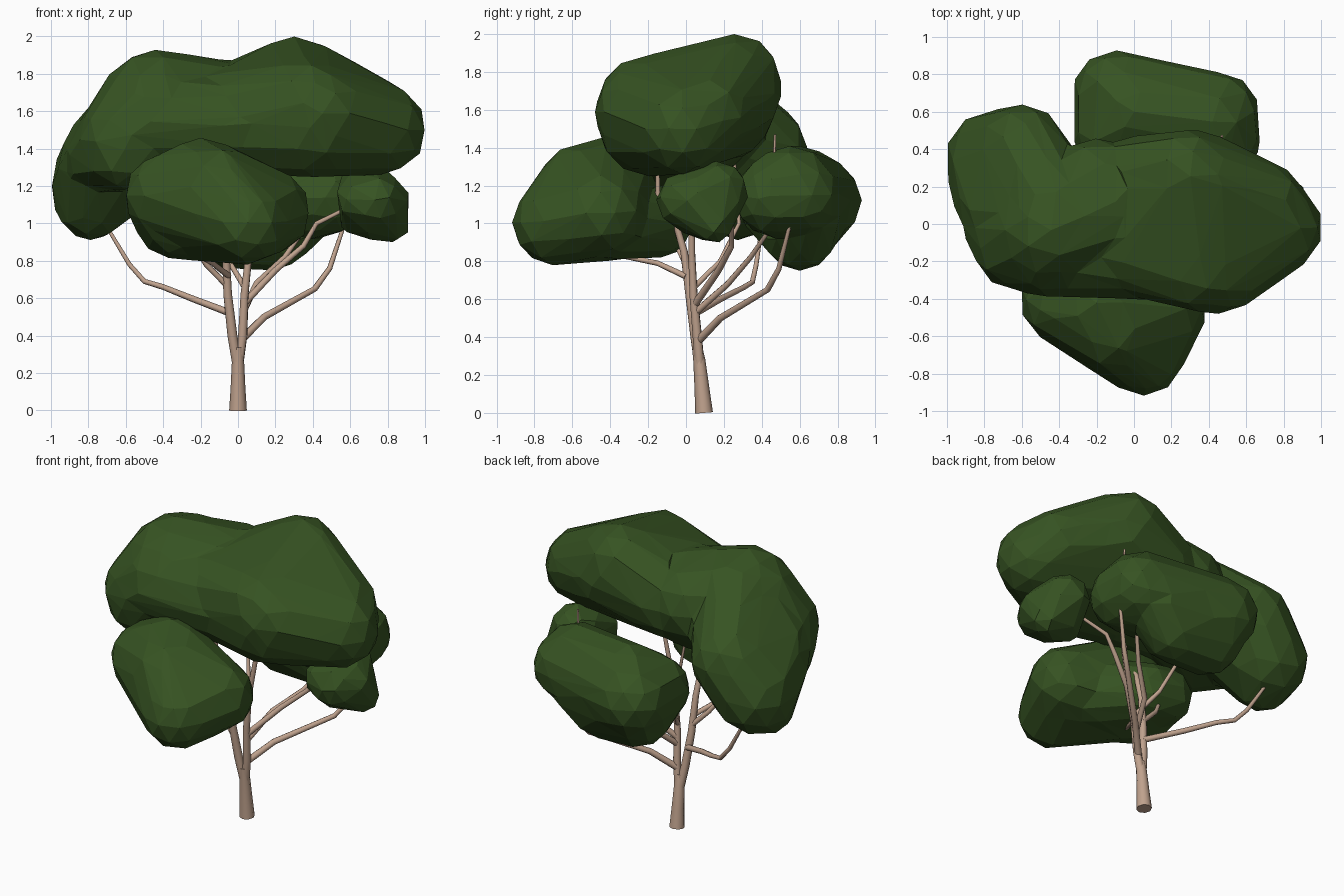
import bpy, bmesh
from mathutils import Matrix


def material(name, rgb):
    m = bpy.data.materials.new(name)
    m.diffuse_color = (*rgb, 1)
    return m


LEAF = material("leaf green", (0.037, 0.086, 0.016))
BARK = material("pale bark", (0.53, 0.365, 0.27))


def bake(obj, mat, smooth=False):
    """Apply modifiers / convert curves to a plain mesh."""
    bpy.context.view_layer.update()
    dg = bpy.context.evaluated_depsgraph_get()
    mesh = bpy.data.meshes.new_from_object(obj.evaluated_get(dg))
    name = obj.name
    bpy.data.objects.remove(obj)
    mesh.materials.clear()
    mesh.materials.append(mat)
    for p in mesh.polygons:
        p.use_smooth = smooth and len(p.vertices) == 4
        p.material_index = 0
    new = bpy.data.objects.new(name, mesh)
    bpy.context.collection.objects.link(new)
    return new


def foliage(name, lobes, faces):
    """Each lobe is the hull of spheres (x, y, z, r); lobes are fused and faceted."""
    bm = bmesh.new()
    for lobe in lobes:
        part = bmesh.new()
        for x, y, z, r in lobe:
            bmesh.ops.create_icosphere(part, subdivisions=2, radius=r + 0.012,
                                       matrix=Matrix.Translation((x, y, z)))
        hull = bmesh.ops.convex_hull(part, input=part.verts)
        junk = {g for g in hull["geom_interior"] + hull["geom_unused"]
                if isinstance(g, bmesh.types.BMVert)}
        bmesh.ops.delete(part, geom=list(junk), context='VERTS')
        tmp = bpy.data.meshes.new("tmp")
        part.to_mesh(tmp)
        part.free()
        bm.from_mesh(tmp)
        bpy.data.meshes.remove(tmp)
    mesh = bpy.data.meshes.new(name)
    bm.to_mesh(mesh)
    bm.free()
    obj = bpy.data.objects.new(name, mesh)
    bpy.context.collection.objects.link(obj)
    rm = obj.modifiers.new("fuse", 'REMESH')
    rm.mode = 'VOXEL'
    rm.voxel_size = 0.025
    sm = obj.modifiers.new("soften", 'SMOOTH')
    sm.iterations = 6
    bpy.context.view_layer.update()
    dg = bpy.context.evaluated_depsgraph_get()
    count = sum(len(p.vertices) - 2 for p in obj.evaluated_get(dg).data.polygons)
    dec = obj.modifiers.new("facet", 'DECIMATE')
    dec.ratio = min(1, faces / max(count, 1))
    return bake(obj, LEAF)


def branch(name, pts):
    """Tapered tube through (x, y, z, r) points."""
    cu = bpy.data.curves.new(name, 'CURVE')
    cu.dimensions = '3D'
    cu.bevel_depth = 1
    cu.bevel_resolution = 2
    cu.use_fill_caps = True
    sp = cu.splines.new('POLY')
    sp.points.add(len(pts) - 1)
    for p, (x, y, z, r) in zip(sp.points, pts):
        p.co = (x, y, z, 1)
        p.radius = r * 1.1
    obj = bpy.data.objects.new(name, cu)
    bpy.context.collection.objects.link(obj)
    return bake(obj, BARK, True)


# wide upper canopy with a lobe hanging down on the left
foliage("upper_canopy", [
    [(-0.45, -0.03, 1.65, 0.27), (-0.46, -0.13, 1.55, 0.25), (-0.1, 0.1, 1.57, 0.3),
     (-0.2, 0.2, 1.6, 0.25), (-0.62, -0.12, 1.44, 0.23), (-0.62, -0.17, 1.36, 0.17),
     (-0.76, 0.02, 1.35, 0.16)],
    [(-0.75, 0.35, 1.2, 0.25), (-0.6, 0.4, 1.4, 0.23), (-0.7, 0.06, 1.42, 0.2),
     (-0.42, 0.06, 1.63, 0.27), (-0.78, 0.28, 1.1, 0.18), (-0.76, 0.15, 1.3, 0.2)],
    [(0.28, 0.27, 1.77, 0.22), (0.34, 0.24, 1.77, 0.21), (0.4, -0.2, 1.52, 0.26),
     (0.77, -0.02, 1.5, 0.23), (0.0, -0.1, 1.55, 0.28), (0.7, 0.12, 1.58, 0.2),
     (0.0, 0.2, 1.6, 0.26), (0.46, -0.25, 1.59, 0.22), (0.35, 0.28, 1.67, 0.21),
     (0.35, -0.23, 1.64, 0.23)],
    [(-0.45, -0.13, 1.53, 0.25), (0.3, -0.14, 1.53, 0.26), (-0.2, 0.15, 1.58, 0.27),
     (0.15, 0.2, 1.62, 0.26)],
], 380)

# lower front clump, with a flat tail towards the trunk
foliage("front_canopy", [
    [(-0.2, -0.42, 1.2, 0.25), (0.05, -0.7, 1.0, 0.21), (0.16, -0.45, 1.06, 0.22),
     (-0.38, -0.41, 1.15, 0.22), (-0.35, -0.3, 1.0, 0.18), (-0.12, -0.56, 1.19, 0.22)],
    [(-0.22, -0.14, 1.0, 0.17), (-0.35, -0.14, 1.02, 0.17), (-0.3, -0.4, 1.02, 0.2),
     (0.0, -0.4, 1.02, 0.2)],
], 200)

# back clump
foliage("back_canopy", [
    [(0.42, 0.55, 1.17, 0.23), (0.47, 0.46, 1.14, 0.2), (-0.1, 0.7, 1.12, 0.22),
     (0.0, 0.6, 1.2, 0.2), (0.46, 0.6, 1.15, 0.2), (-0.13, 0.5, 1.13, 0.19)],
    [(0.2, 0.6, 0.95, 0.19), (-0.07, 0.6, 0.97, 0.2), (-0.1, 0.7, 1.12, 0.2),
     (0.33, 0.62, 1.1, 0.21), (-0.12, 0.47, 1.1, 0.19)],
], 180)

# small right clump
foliage("right_canopy", [
    [(0.73, -0.01, 1.12, 0.14), (0.69, 0.17, 1.17, 0.15), (0.72, 0.1, 1.1, 0.18),
     (0.82, 0.15, 1.0, 0.09), (0.8, 0.06, 1.12, 0.11), (0.65, 0.0, 1.13, 0.12),
     (0.66, 0.1, 1.06, 0.12)],
], 70)

# trunk and two main stems
branch("trunk", [(0, 0.095, 0, 0.043), (0.0, 0.085, 0.12, 0.036), (0, 0.07, 0.28, 0.029),
                 (0, 0.06, 0.34, 0.025)])
branch("left_stem", [(0, 0.075, 0.22, 0.024), (-0.03, 0.05, 0.4, 0.024),
                     (-0.055, 0.02, 0.62, 0.021), (-0.065, -0.01, 0.85, 0.018),
                     (-0.07, -0.06, 1.02, 0.015), (-0.06, -0.15, 1.15, 0.012),
                     (-0.05, -0.15, 1.44, 0.008)])
branch("right_stem", [(0, 0.075, 0.22, 0.024), (0.025, 0.06, 0.4, 0.023),
                      (0.035, 0.04, 0.62, 0.02), (0.06, 0.03, 0.85, 0.017),
                      (0.1, 0.03, 1.05, 0.014), (0.16, 0.05, 1.4, 0.009)])

# side branches
branch("left_branch", [(-0.04, 0.04, 0.52, 0.018), (-0.25, 0.18, 0.6, 0.016),
                       (-0.4, 0.3, 0.66, 0.014), (-0.5, 0.35, 0.69, 0.013),
                       (-0.58, 0.37, 0.78, 0.012), (-0.7, 0.4, 0.98, 0.009)])
branch("back_right_branch", [(0.02, 0.065, 0.38, 0.02), (0.14, 0.18, 0.5, 0.018),
                             (0.41, 0.43, 0.65, 0.015), (0.49, 0.49, 0.76, 0.013),
                             (0.57, 0.55, 1.0, 0.009)])
branch("right_branch", [(0.03, 0.045, 0.57, 0.018), (0.2, 0.17, 0.75, 0.016),
                        (0.35, 0.24, 0.88, 0.014), (0.42, 0.24, 1.0, 0.012),
                        (0.56, 0.2, 1.07, 0.01), (0.66, 0.15, 1.12, 0.008)])
branch("back_branch", [(0.03, 0.05, 0.53, 0.017), (0.1, 0.22, 0.68, 0.015),
                       (0.25, 0.34, 0.82, 0.013), (0.36, 0.45, 0.98, 0.01),
                       (0.47, 0.46, 1.2, 0.008), (0.47, 0.47, 1.47, 0.006)])
branch("front_branch", [(-0.05, 0.0, 0.72, 0.015), (-0.14, -0.15, 0.79, 0.013),
                        (-0.22, -0.35, 0.83, 0.011), (-0.26, -0.45, 0.92, 0.008)])
branch("left_twig", [(-0.05, 0.02, 0.66, 0.015), (-0.17, 0.0, 0.78, 0.013),
                     (-0.25, -0.06, 0.9, 0.01)])
branch("inner_twig", [(0.035, 0.04, 0.66, 0.014), (-0.05, 0.18, 0.8, 0.012),
                      (-0.12, 0.28, 1.0, 0.01), (-0.18, 0.25, 1.4, 0.007)])
